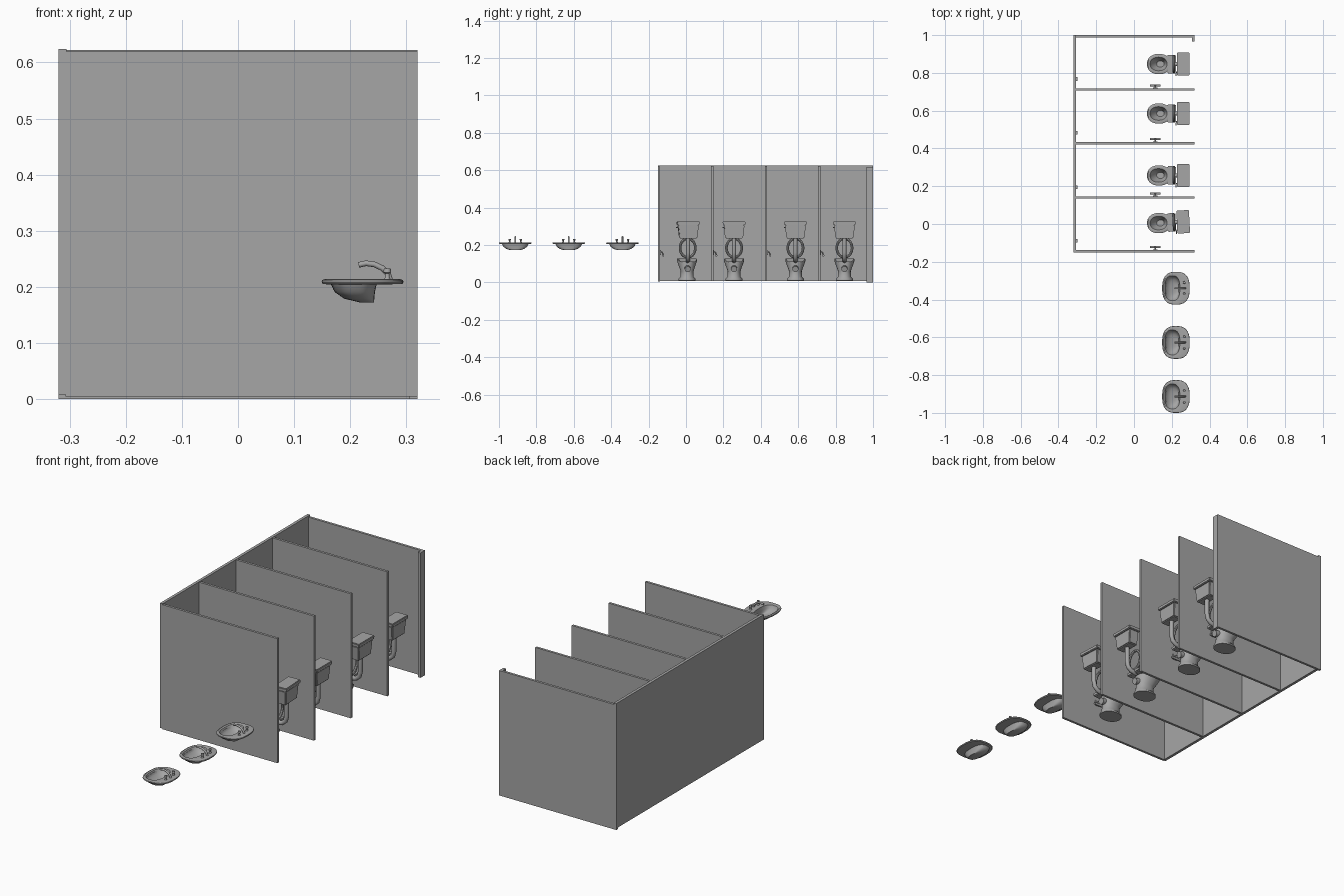
import bpy, bmesh, math
from mathutils import Matrix, Vector

cube = bpy.data.objects.get("Cube")
if cube:
    bpy.data.objects.remove(cube, do_unlink=True)

GREY = (0.38, 0.38, 0.38, 1)
mat = bpy.data.materials.new("plain_grey")
mat.use_nodes = True
mat.diffuse_color = GREY
mat.node_tree.nodes["Principled BSDF"].inputs["Base Color"].default_value = GREY


def finish(name, bm, smooth=False):
    """Turn a bmesh into an object with the grey material."""
    bmesh.ops.recalc_face_normals(bm, faces=bm.faces)
    mesh = bpy.data.meshes.new(name)
    bm.to_mesh(mesh)
    bm.free()
    mesh.materials.append(mat)
    obj = bpy.data.objects.new(name, mesh)
    bpy.context.collection.objects.link(obj)
    if smooth:
        bpy.ops.object.select_all(action='DESELECT')
        obj.select_set(True)
        bpy.context.view_layer.objects.active = obj
        bpy.ops.object.shade_smooth_by_angle(angle=math.radians(40))
    return obj


def box(name, x, y, z, taper=1.0, bevel=0.0):
    """Box from three ranges; taper shrinks the bottom."""
    bm = bmesh.new()
    bmesh.ops.create_cube(bm, size=1)
    for v in bm.verts:
        k = taper if v.co.z < 0 else 1
        v.co = Vector(((x[0] + x[1]) / 2 + v.co.x * k * (x[1] - x[0]),
                       (y[0] + y[1]) / 2 + v.co.y * k * (y[1] - y[0]),
                       (z[0] + z[1]) / 2 + v.co.z * (z[1] - z[0])))
    if bevel:
        bmesh.ops.bevel(bm, geom=bm.edges[:], offset=bevel, segments=2, affect='EDGES')
    return finish(name, bm, bevel > 0)


def loft(name, rings, power=2.0, n=32):
    """Skin a stack of rounded rings given as (centre x, half x, half y, z)."""
    bm = bmesh.new()
    rows = []
    for cx, rx, ry, z in rings:
        row = []
        for i in range(n):
            a = math.tau * i / n
            c, s = math.cos(a), math.sin(a)
            row.append(bm.verts.new((cx + rx * math.copysign(abs(c) ** (2 / power), c),
                                     ry * math.copysign(abs(s) ** (2 / power), s), z)))
        rows.append(row)
    for a, b in zip(rows, rows[1:]):
        for i in range(n):
            j = (i + 1) % n
            bm.faces.new((a[i], a[j], b[j], b[i]))
    bm.faces.new(rows[0])
    bm.faces.new(rows[-1])
    return finish(name, bm, True)


def tube(name, points, radius, closed=False, n=10):
    """Round tube along a path."""
    bm = bmesh.new()
    pts = [Vector(p) for p in points]
    rows = []
    for i, p in enumerate(pts):
        if closed:
            d = pts[(i + 1) % len(pts)] - pts[i - 1]
        else:
            d = pts[min(i + 1, len(pts) - 1)] - pts[max(i - 1, 0)]
        d.normalize()
        side = d.cross(Vector((1, 0, 0)) if closed else Vector((0, 1, 0)))
        if side.length < 0.1:
            side = d.cross(Vector((1, 0, 0)))
        side.normalize()
        up = d.cross(side)
        rows.append([bm.verts.new(p + radius * (math.cos(math.tau * k / n) * side
                                                + math.sin(math.tau * k / n) * up)) for k in range(n)])
    pairs = list(zip(rows, rows[1:]))
    if closed:
        pairs.append((rows[-1], rows[0]))
    else:
        bm.faces.new(rows[0])
        bm.faces.new(rows[-1])
    for a, b in pairs:
        for k in range(n):
            j = (k + 1) % n
            bm.faces.new((a[k], a[j], b[j], b[k]))
    return finish(name, bm, True)


def repeat(parts, places):
    """Place parts at each (y, turn), sharing the mesh data; turn is about the fixture's middle."""
    pivot = Matrix.Translation((0.19, 0, 0))
    for i, (y, turn) in enumerate(places):
        m = (Matrix.Translation((0, y, 0)) @ pivot
             @ Matrix.Rotation(math.radians(turn), 4, 'Z') @ pivot.inverted())
        for part in parts:
            obj = part
            if i:
                obj = bpy.data.objects.new(f"{part.name}_{i + 1}", part.data)
                bpy.context.collection.objects.link(obj)
            obj.matrix_world = m


# Stall walls
dividers = [-0.144, 0.14, 0.428, 0.712]
box("back_wall", (-0.32, -0.306), (-0.15, 1.0), (0.008, 0.624))
for i, y in enumerate(dividers):
    low = 0.005 if i == 0 else 0.008
    box(f"divider_{i + 1}", (-0.307, 0.32), (y - 0.006, y + 0.006), (low, low + 0.614))
box("end_wall", (-0.32, 0.32), (0.988, 1.0), (0, 0.616))
box("end_wall_lip", (0.306, 0.32), (0.965, 0.99), (0, 0.616))

# Toilet
bowl = loft("toilet_bowl", [
    (0.15, 0.055, 0.046, 0.01), (0.15, 0.055, 0.046, 0.018), (0.152, 0.046, 0.035, 0.03),
    (0.148, 0.045, 0.034, 0.06), (0.138, 0.058, 0.047, 0.095), (0.132, 0.062, 0.053, 0.114),
    (0.132, 0.063, 0.054, 0.125), (0.132, 0.058, 0.049, 0.128), (0.13, 0.045, 0.036, 0.126),
    (0.132, 0.036, 0.028, 0.1), (0.14, 0.02, 0.016, 0.075)], power=2.2)
shelf = box("bowl_shelf", (0.175, 0.222), (-0.05, 0.05), (0.11, 0.128), 0.9, 0.004)
outlet = tube("waste_outlet", [(0.17, 0, 0.075), (0.195, 0, 0.075), (0.212, 0, 0.07)], 0.016, n=16)
seat = tube("raised_seat", [(0.211, 0.041 * math.cos(math.tau * i / 28),
                             0.184 + 0.05 * math.sin(math.tau * i / 28)) for i in range(28)],
            0.007, closed=True, n=8)
pipe = tube("flush_pipe", [(0.258, 0, 0.24), (0.258, 0, 0.16), (0.252, 0, 0.135),
                           (0.235, 0, 0.12), (0.2, 0, 0.115)], 0.011, n=12)
tank = box("water_tank", (0.232, 0.288), (-0.056, 0.056), (0.235, 0.308), 0.85, 0.004)
lid = box("tank_lid", (0.227, 0.294), (-0.061, 0.061), (0.307, 0.325), 0.98, 0.003)
lever = tube("flush_lever", [(0.234, -0.04, 0.296), (0.225, -0.042, 0.296),
                             (0.222, -0.052, 0.295), (0.222, -0.062, 0.293)], 0.003, n=8)
repeat([bowl, shelf, outlet, seat, pipe, tank, lid, lever],
       [(0.008, 3), (0.257, 0), (0.585, 0), (0.847, 0)])

# Paper holder beside each toilet and latch plate on the back wall
plate = box("holder_plate", (0.1, 0.125), (0.005, 0.01), (0.145, 0.172), 1, 0.001)
arm = tube("holder_arm", [(0.112, 0.008, 0.165), (0.112, 0.018, 0.16), (0.112, 0.022, 0.145)], 0.004)
bar = tube("holder_bar", [(0.085, 0.022, 0.143), (0.14, 0.022, 0.143)], 0.006)
latch = box("latch_plate", (-0.307, -0.298), (0.045, 0.065), (0.3, 0.315))
repeat([plate, arm, bar, latch], [(y, 0) for y in dividers])

# Wash basin
basin = loft("basin", [
    (0.23, 0.012, 0.025, 0.172), (0.216, 0.027, 0.048, 0.179), (0.208, 0.036, 0.064, 0.191),
    (0.207, 0.04, 0.07, 0.204), (0.222, 0.071, 0.084, 0.205), (0.222, 0.073, 0.087, 0.209),
    (0.222, 0.072, 0.086, 0.212), (0.222, 0.066, 0.08, 0.214), (0.203, 0.04, 0.066, 0.211),
    (0.205, 0.035, 0.06, 0.195), (0.215, 0.024, 0.044, 0.182), (0.228, 0.009, 0.02, 0.176)],
    power=2.6, n=40)
spout = tube("spout", [(0.272, 0, 0.21), (0.268, 0, 0.222), (0.258, 0, 0.233),
                       (0.243, 0, 0.24), (0.228, 0, 0.242), (0.215, 0, 0.239)], 0.005)
taps = []
for side, y in (("near", -0.03), ("far", 0.03)):
    taps.append(loft(f"{side}_tap", [(0.266, 0.008, 0.008, 0.21), (0.266, 0.004, 0.004, 0.217),
                                     (0.266, 0.004, 0.004, 0.224), (0.266, 0.007, 0.007, 0.226),
                                     (0.266, 0.006, 0.006, 0.233)], n=12))
    taps[-1].data.transform(Matrix.Translation((0, y, 0)))
repeat([basin, spout] + taps, [(-0.34, 0), (-0.627, 0), (-0.913, 0)])
